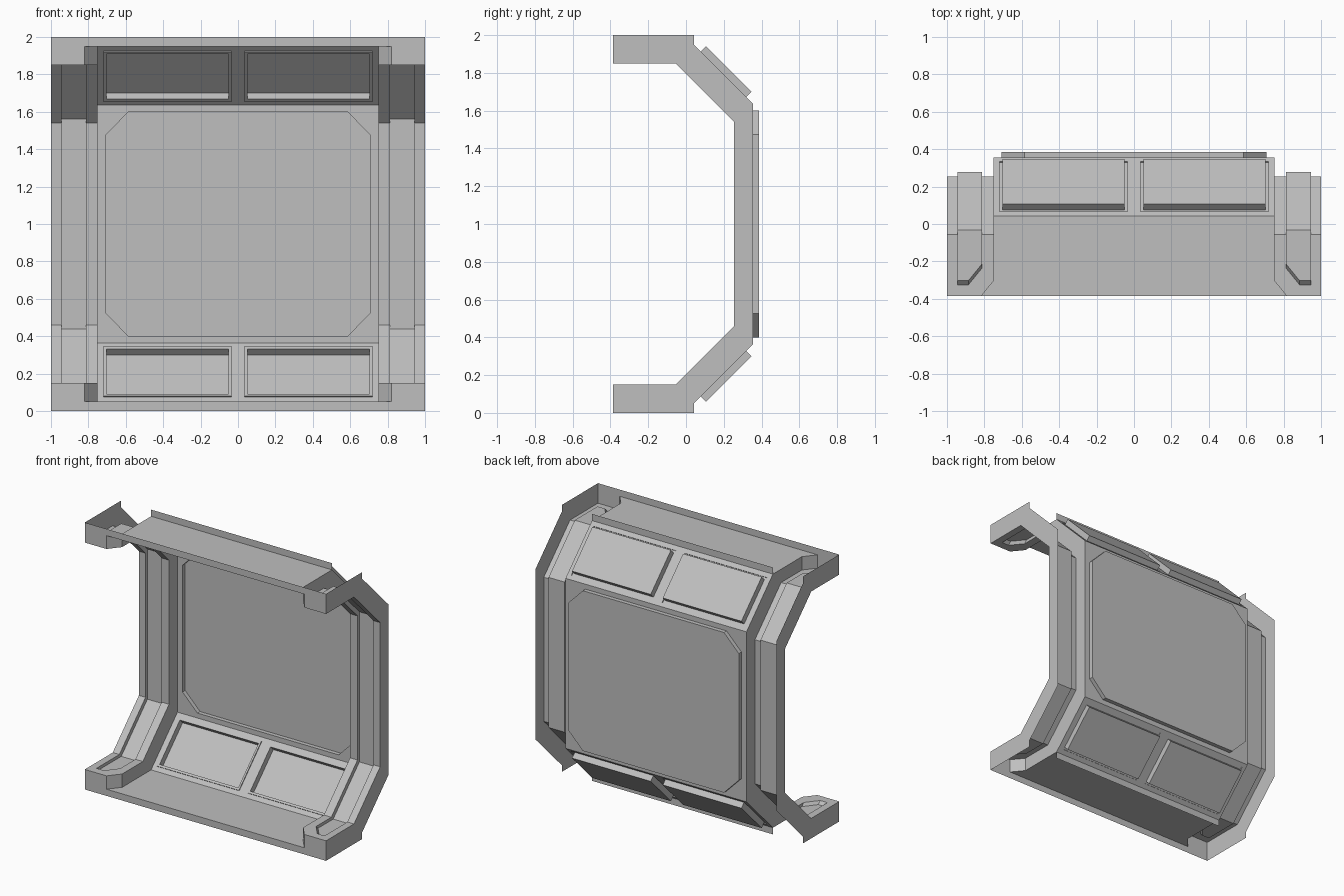
import bpy, bmesh
from mathutils import Vector

if "Cube" in bpy.data.objects:
    bpy.data.objects.remove(bpy.data.objects["Cube"])

grey = bpy.data.materials.new("panel_grey")
grey.diffuse_color = (0.52, 0.52, 0.52, 1)
grey.use_nodes = True
grey.node_tree.nodes["Principled BSDF"].inputs["Base Color"].default_value = grey.diffuse_color

# Shared (y, z) stations of the lower half of the cross-section
FRONT = -0.386
RIB = [(-0.055, 0.15), (0.255, 0.46), (0.255, 1.0)]    # inner face of the rib
SKIN = [(0.042, 0.05), (0.355, 0.363), (0.355, 1.0)]   # outer skin
SHIFT = Vector((0, 0.0225, -0.0225))                   # channel depth


def part(name, faces):
    """One quarter of a part, mirrored left/right and top/bottom about z = 1."""
    bm = bmesh.new()
    for f in faces:
        bm.faces.new([bm.verts.new((p[0], p[1], p[2] - 1)) for p in f])
    bmesh.ops.remove_doubles(bm, verts=bm.verts, dist=0.0005)
    bmesh.ops.recalc_face_normals(bm, faces=bm.faces)
    me = bpy.data.meshes.new(name)
    bm.to_mesh(me)
    bm.free()
    me.materials.append(grey)
    ob = bpy.data.objects.new(name, me)
    ob.location.z = 1
    bpy.context.collection.objects.link(ob)
    m = ob.modifiers.new("mirror", 'MIRROR')
    m.use_axis = (True, False, True)
    return ob


def strip(x0, x1, path):
    """Sheet swept across x along a (y, z) path."""
    return [[(x0, *a), (x1, *a), (x1, *b), (x0, *b)] for a, b in zip(path, path[1:])]


def bridge(a, b, closed=True):
    """Quads between two matching loops."""
    n = len(a)
    return [[a[i], a[(i + 1) % n], b[(i + 1) % n], b[i]]
            for i in range(n if closed else n - 1)]


# Flat outer side of each rib
part("side_plate", [[(1, y, z) for y, z in
     [(FRONT, 0), (0.042, 0)] + SKIN + RIB[::-1] + [(FRONT, 0.15)]]])

# Rib: inner strips, foot with a slot, cheek, chamfered toe and front face
slot = [(0.945, -0.055), (0.945, -0.325), (0.885, -0.325), (0.812, -0.235), (0.812, -0.055)]
foot = [(0.75, -0.055), (0.75, -0.30), (0.82, FRONT), (1, FRONT), (1, -0.055)] + slot
rib = strip(0.75, 0.812, RIB) + strip(0.945, 1, RIB)
rib.append([(x, y, 0.15) for x, y in foot])
rib += [[(0.75, *p) for p in (a, b, d, c)] for a, b, c, d in
        zip(RIB, RIB[1:], SKIN, SKIN[1:])]
rib.append([(0.75, -0.30, 0.15), (0.75, *RIB[0]), (0.75, *SKIN[0]), (0.75, -0.30, 0.05)])
rib.append([(0.75, -0.30, 0.05), (0.82, FRONT, 0.05), (0.82, FRONT, 0.15), (0.75, -0.30, 0.15)])
rib.append([(0.82, FRONT, 0.05), (1, FRONT, 0.05), (1, FRONT, 0.15), (0.82, FRONT, 0.15)])
part("rib", rib)

# Channel sunk into the rib, pushed along the slope normal
low = [tuple(Vector((0, y, z)) + SHIFT)[1:] for y, z in RIB]
low[-1] = (low[-1][0], 1.0)
chan = strip(0.812, 0.945, low)
rim = [Vector((x, y, 0.15)) for x, y in slot]
sunk = [p + SHIFT for p in rim]
chan.append(sunk)
chan += bridge(rim, sunk, closed=False)
for x in (0.812, 0.945):
    chan += bridge([(x, *p) for p in RIB], [(x, *p) for p in low], closed=False)
part("rib_channel", chan)

# Sill deck with front band and rear lip
part("sill", [
    [(0, FRONT, 0.05), (0.82, FRONT, 0.05), (0.75, -0.30, 0.05), (0.75, 0.042, 0.05), (0, 0.042, 0.05)],
    [(0, FRONT, 0), (1, FRONT, 0), (1, FRONT, 0.05), (0.82, FRONT, 0.05), (0, FRONT, 0.05)],
    [(0, 0.042, 0), (0.75, 0.042, 0), (0.75, 0.042, 0.05), (0, 0.042, 0.05)]])


# Sloped panel with a raised rim and a deep sunk pane
def slope_rect(x0, x1, z0, z1, d):
    k = d * 0.7071
    return [(x, z - 0.008 - k, z + k) for x, z in ((x0, z0), (x1, z0), (x1, z1), (x0, z1))]


loops = [slope_rect(0, 0.75, 0.05, 0.363, 0),
         slope_rect(0.036, 0.718, 0.075, 0.342, 0),
         slope_rect(0.036, 0.718, 0.075, 0.342, 0.007),
         slope_rect(0.05, 0.702, 0.087, 0.327, 0.007),
         slope_rect(0.05, 0.702, 0.087, 0.327, -0.039)]
panes = [loops[-1]]
for a, b in zip(loops, loops[1:]):
    panes += bridge(a, b)
part("sloped_window_panel", panes)

# Main wall with a chamfered panel pushed backwards
edge = [(0.708, 1), (0.708, 0.525), (0.585, 0.4), (0, 0.4)]
near = [(x, 0.355, z) for x, z in edge]
far = [(x, 0.386, z) for x, z in edge]
part("main_wall",
     [[(0, 0.355, 0.363), (0.75, 0.355, 0.363), (0.75, 0.355, 1)] + near,
      far + [(0, 0.386, 1)]] + bridge(near, far, closed=False))
